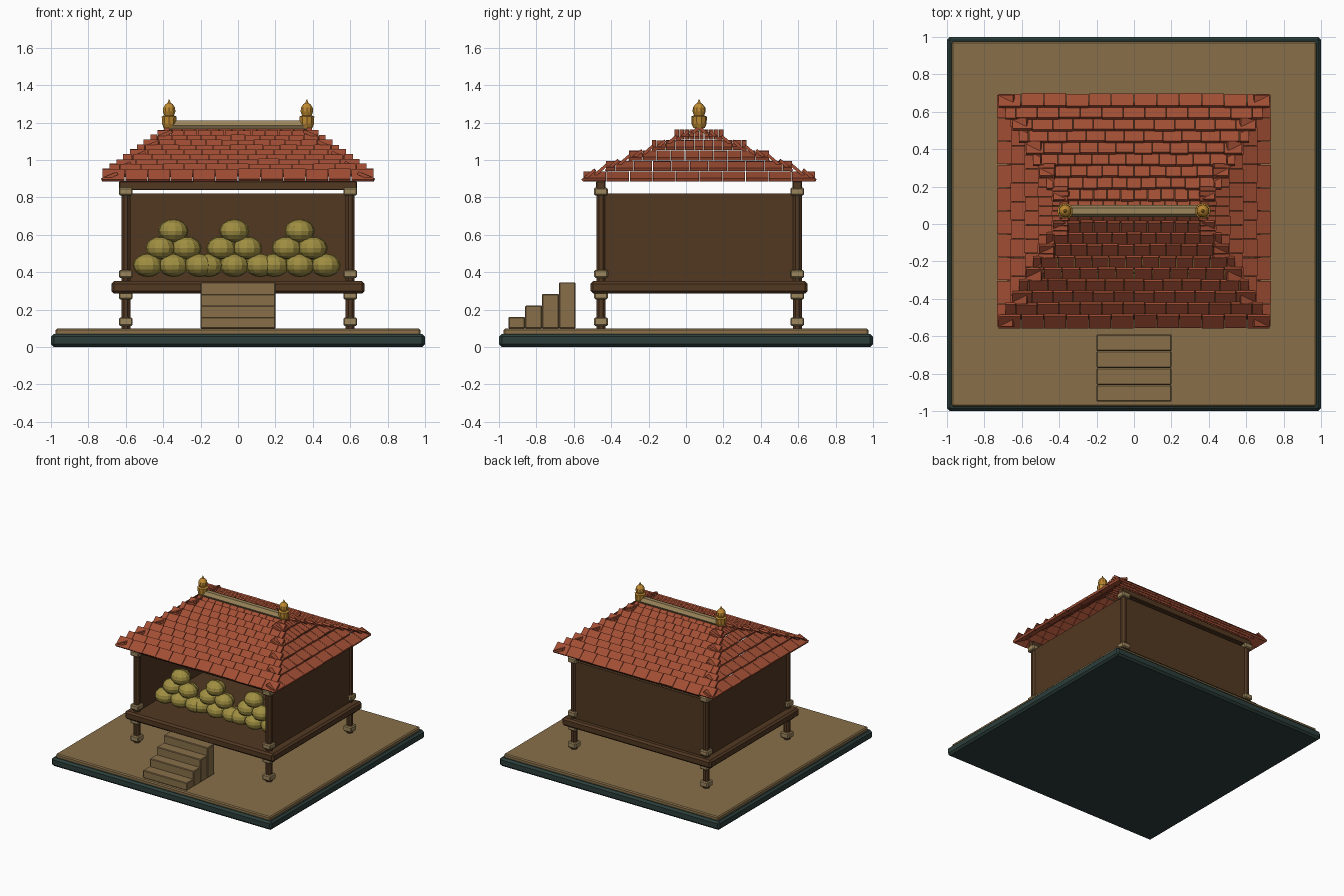
import bpy, bmesh, math, random
from mathutils import Matrix, Vector

random.seed(4)
if "Cube" in bpy.data.objects:
    bpy.data.objects.remove(bpy.data.objects["Cube"])


def material(name, r, g, b):
    """Make a flat colour from display values of 0 to 255."""
    lin = [(c / 255 / 12.92 if c < 11 else ((c / 255 + 0.055) / 1.055) ** 2.4) for c in (r, g, b)]
    m = bpy.data.materials.new(name)
    m.use_nodes = True
    m.diffuse_color = (*lin, 1)
    bsdf = m.node_tree.nodes["Principled BSDF"]
    bsdf.inputs["Base Color"].default_value = (*lin, 1)
    bsdf.inputs["Roughness"].default_value = 0.9
    return m


SLATE = material("dark slate green", 44, 62, 58)
SAND = material("sand", 136, 112, 74)
WOOD = material("dark wood", 82, 56, 34)
TRIM = material("pale trim", 156, 134, 92)
TILE = material("red clay", 162, 78, 52)
GOLD = material("gold", 190, 138, 50)
STRAW = material("olive straw", 160, 143, 66)

CY = 0.07            # middle of the house in depth
POST_X, POST_Y = 0.6, 0.525


def finish(name, bm, mat, bevel=0):
    bmesh.ops.recalc_face_normals(bm, faces=bm.faces)
    mesh = bpy.data.meshes.new(name)
    bm.to_mesh(mesh)
    bm.free()
    mesh.materials.append(mat)
    ob = bpy.data.objects.new(name, mesh)
    bpy.context.collection.objects.link(ob)
    if bevel:
        mod = ob.modifiers.new("bevel", 'BEVEL')
        mod.width = bevel
        mod.segments = 1
    return ob


def box(name, x, y, z, mat, bevel=0):
    """Box from (low, high) pairs."""
    bm = bmesh.new()
    size = [b - a for a, b in (x, y, z)]
    mid = [(a + b) / 2 for a, b in (x, y, z)]
    bmesh.ops.create_cube(bm, size=1, matrix=Matrix.Translation(mid) @ Matrix.Diagonal((*size, 1)))
    return finish(name, bm, mat, bevel)


def lathe(name, profile, sides, loc, mat):
    """Turn (radius, height) points around the upright axis."""
    bm = bmesh.new()
    rings = []
    for r, z in profile:
        rings.append([bm.verts.new((loc[0] + r * math.cos(a), loc[1] + r * math.sin(a), z))
                      for a in [math.tau * (i + 0.5) / sides for i in range(sides)]])
    for low, high in zip(rings, rings[1:]):
        for i in range(sides):
            j = (i + 1) % sides
            bm.faces.new((low[i], low[j], high[j], high[i]))
    bm.faces.new(rings[0])
    bm.faces.new(rings[-1])
    return finish(name, bm, mat)


# Ground
box("base_slab", (-1, 1), (-1, 1), (0, 0.07), SLATE, 0.015)
box("ground", (-0.975, 0.975), (-0.975, 0.975), (0.06, 0.098), SAND, 0.008)

# Steps
for i in range(4):
    y = -0.95 + 0.09 * i
    box(f"step_{i + 1}", (-0.2, 0.2), (y, y + 0.09), (0.098, 0.16 + 0.062 * i), SAND, 0.005)

# Raised floor and walls
box("floor_platform", (-0.677, 0.677), (CY - 0.58, CY + 0.58), (0.285, 0.352), WOOD, 0.014)
for side, sx in (("left", 1), ("right", -1)):
    x = sx * POST_X
    box(side + "_wall", (x - 0.012, x + 0.012), (CY - POST_Y, CY + POST_Y), (0.34, 0.82), WOOD)
box("back_wall", (-POST_X, POST_X), (CY + POST_Y - 0.012, CY + POST_Y + 0.012), (0.34, 0.82), WOOD)

# Posts with their collars, and the beams above them
for end, sy in (("front", -1), ("back", 1)):
    y = CY + sy * POST_Y
    box(end + "_beam", (-0.635, 0.635), (y - 0.025, y + 0.025), (0.838, 0.888), WOOD, 0.005)
    for side, sx in (("left", 1), ("right", -1)):
        x = sx * POST_X
        lathe(f"{end}_{side}_post", [(0.026, 0.098), (0.026, 0.86)], 8, (x, y), WOOD)
        for z, h in ((0.112, 0.046), (0.255, 0.044), (0.37, 0.042), (0.81, 0.042)):
            box(f"{end}_{side}_collar", (x - 0.037, x + 0.037), (y - 0.037, y + 0.037),
                (z, z + h), TRIM, 0.007)


# Roof tiles: every slope is rows of tilted slabs, staggered like bricks
def add_slope(bm, turn, rows, count, out, step_in, z0, step_up, half, narrow, run, rise, thick):
    length = math.hypot(run, rise)
    up = Vector((0, run, rise)) / length
    normal = Vector((0, -rise, run)) / length
    spin = Matrix.Translation((0, CY, 0)) @ Matrix.Rotation(turn, 4, 'Z')
    for row in range(rows):
        cuts = list(range(count + 1))
        if row % 2:
            cuts = [0] + [c + 0.5 for c in range(count)] + [count]
        w = half - narrow * row
        for a, b in zip(cuts, cuts[1:]):
            xa, xb = (-w + 2 * w * c / count for c in (a, b))
            foot = Vector(((xa + xb) / 2, -(out - step_in * row), z0 + step_up * row))
            centre = foot + up * (length / 2 + random.uniform(-0.003, 0.003)) + normal * thick / 2
            basis = Matrix(((1, 0, 0), up, normal)).transposed().to_4x4()
            size = Matrix.Diagonal((xb - xa - 0.003, length, thick, 1))
            bmesh.ops.create_cube(bm, size=1, matrix=spin @ Matrix.Translation(centre) @ basis @ size)


for name, turn in (("front", 0), ("back", math.pi)):
    bm = bmesh.new()
    add_slope(bm, turn, 10, 12, 0.617, 0.0625, 0.885, 0.0258, 0.725, 0.0365, 0.065, 0.056, 0.016)
    finish(name + "_roof_tiles", bm, TILE)
for name, turn in (("left", math.pi / 2), ("right", -math.pi / 2)):
    bm = bmesh.new()
    add_slope(bm, turn, 5, 10, 0.725, 0.073, 0.885, 0.056, 0.62, 0.122, 0.085, 0.036, 0.018)
    finish(name + "_roof_tiles", bm, TILE)

# Ridge pole
bm = bmesh.new()
bmesh.ops.create_cone(bm, cap_ends=True, segments=6, radius1=0.032, radius2=0.032, depth=0.74,
                      matrix=Matrix.Translation((0, CY, 1.183)) @ Matrix.Rotation(math.pi / 2, 4, 'Y'))
finish("ridge_pole", bm, TRIM)

# Finials
FINIAL = [(0.03, 1.17), (0.04, 1.192), (0.042, 1.232), (0.027, 1.238), (0.035, 1.258),
          (0.033, 1.28), (0.02, 1.298), (0.009, 1.305), (0.003, 1.322)]
for side, sx in (("left", 1), ("right", -1)):
    lathe(side + "_finial", FINIAL, 10, (sx * 0.368, CY), GOLD)


# Sacks stacked three, two, one, each with a thin seam
def add_sack(bm, x, y, z):
    place = Matrix.Translation((x, y, z)) @ Matrix.Rotation(random.uniform(-0.15, 0.15), 4, 'Z')
    bmesh.ops.create_uvsphere(bm, u_segments=12, v_segments=8, radius=1,
                              matrix=place @ Matrix.Diagonal((0.077, 0.075, 0.06, 1)))
    rings = []
    for i in range(20):
        a = math.tau * i / 20
        rings.append([bm.verts.new(place @ Vector((k * 0.077 * math.cos(a), d, k * 0.06 * math.sin(a))))
                      for k, d in ((0.95, -0.005), (1.05, 0), (0.95, 0.005))])
    for i, ring in enumerate(rings):
        after = rings[(i + 1) % 20]
        for j in range(3):
            k = (j + 1) % 3
            bm.faces.new((ring[j], after[j], after[k], ring[k]))


for name, px in (("right", -0.345), ("middle", -0.02), ("left", 0.33)):
    bm = bmesh.new()
    for level, number in enumerate((3, 2, 1)):
        for i in range(number):
            add_sack(bm, px + (i - (number - 1) / 2) * 0.138, -0.25 + random.uniform(-0.01, 0.01),
                     0.437 + 0.092 * level)
    finish(name + "_sack_pile", bm, STRAW)
